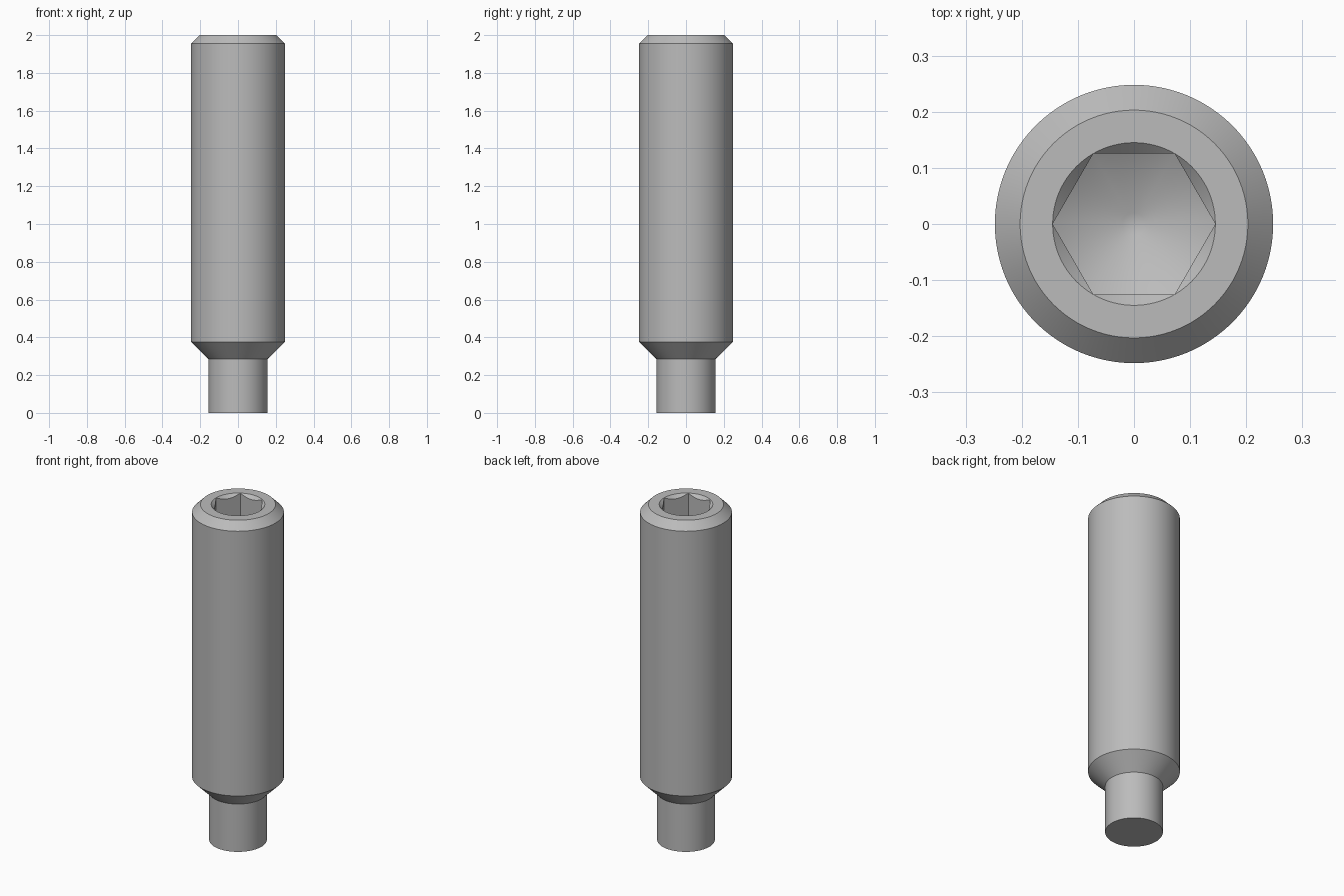
import bpy
import bmesh
from math import cos, sin, tan, pi, radians

if "Cube" in bpy.data.objects:
    bpy.data.objects.remove(bpy.data.objects["Cube"], do_unlink=True)

STEPS = 96            # multiple of six, so hexagon corners land on steps
HEIGHT = 2.0
SOCKET_R = 0.145      # corner radius of the hex socket
SOCKET_DEPTH = 0.31
DRILL_TIP_R = 0.02


def hex_radius(a):
    """Distance from the axis to the hexagon wall at angle a."""
    return SOCKET_R * cos(pi / 6) / cos(a % (pi / 3) - pi / 6)


def turned(radius, z):
    return lambda a: (radius, z)


def socket_rim(a):
    # 45 degree countersink meeting the flat walls in scallops
    r = hex_radius(a)
    return r, HEIGHT - (SOCKET_R - r)


def socket_floor(a):
    # conical drill point meeting the flat walls
    r = hex_radius(a)
    return r, HEIGHT - SOCKET_DEPTH - (SOCKET_R - r) * tan(pi / 6)


tip_z = HEIGHT - SOCKET_DEPTH - (SOCKET_R - DRILL_TIP_R) * tan(pi / 6)

# Rings from the bottom of the dog point, up the outside, down into the socket
rings = [
    turned(0.156, 0), turned(0.156, 0.285),
    turned(0.248, 0.376), turned(0.248, 1.955),
    turned(0.203, HEIGHT), turned(SOCKET_R, HEIGHT),
    socket_rim, socket_floor, turned(DRILL_TIP_R, tip_z),
]

bm = bmesh.new()
loops = []
for ring in rings:
    loop = []
    for i in range(STEPS):
        a = 2 * pi * i / STEPS
        r, z = ring(a)
        loop.append(bm.verts.new((r * cos(a), r * sin(a), z)))
    loops.append(loop)

# Bridge neighbouring rings, then cap both ends
for low, high in zip(loops, loops[1:]):
    for i in range(STEPS):
        j = (i + 1) % STEPS
        bm.faces.new((low[i], low[j], high[j], high[i]))
bm.faces.new(loops[0][::-1])
bm.faces.new(loops[-1])
bmesh.ops.remove_doubles(bm, verts=bm.verts[:], dist=0.00005)
bmesh.ops.recalc_face_normals(bm, faces=bm.faces[:])

mesh = bpy.data.meshes.new("set_screw")
bm.to_mesh(mesh)
bm.free()
screw = bpy.data.objects.new("set_screw", mesh)
bpy.context.collection.objects.link(screw)

# Plain grey steel
steel = bpy.data.materials.new("grey_steel")
steel.use_nodes = True
colour = (0.5, 0.5, 0.5, 1)
steel.diffuse_color = colour
steel.node_tree.nodes["Principled BSDF"].inputs["Base Color"].default_value = colour
mesh.materials.append(steel)

bpy.ops.object.select_all(action="DESELECT")
screw.select_set(True)
bpy.context.view_layer.objects.active = screw
bpy.ops.object.shade_smooth_by_angle(angle=radians(38))
